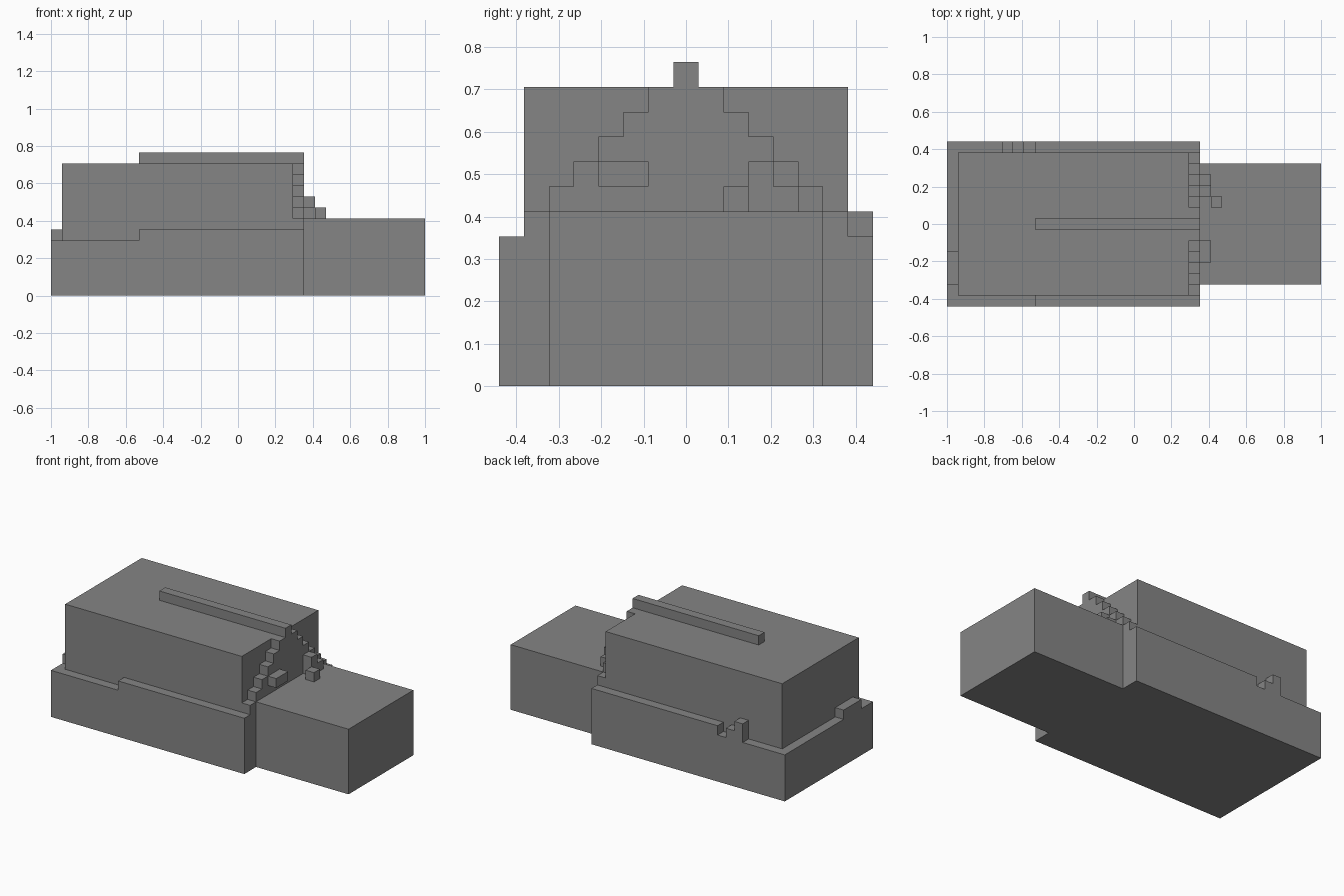
import bpy
import bmesh
from mathutils import Vector

if "Cube" in bpy.data.objects:
    bpy.data.objects.remove(bpy.data.objects["Cube"])

UNIT = 1 / 17  # edge of one building block

grey = bpy.data.materials.new("plain grey")
grey.use_nodes = True
COLOUR = (0.235, 0.235, 0.235, 1)
grey.diffuse_color = COLOUR
grey.node_tree.nodes["Principled BSDF"].inputs["Base Color"].default_value = COLOUR


def blocks(name, *boxes):
    """One object from boxes given as (x range, y range, z range) in blocks."""
    bm = bmesh.new()
    for ranges in boxes:
        low = Vector([r[0] for r in ranges]) * UNIT
        high = Vector([r[1] for r in ranges]) * UNIT
        verts = bmesh.ops.create_cube(bm, size=1)["verts"]
        for v in verts:
            v.co = Vector([c + (h - l) * k + (h - l) / 2 - (h - l) / 2 + (h - l) / 2
                           for c, l, h, k in zip(low, low, high, v.co)])
    mesh = bpy.data.meshes.new(name)
    bm.to_mesh(mesh)
    bm.free()
    mesh.materials.append(grey)
    obj = bpy.data.objects.new(name, mesh)
    bpy.context.collection.objects.link(obj)
    return obj


# Main masses
BACK, FRONT = -17, 6
SIDE = 6.5
blocks("lower_body", ((BACK, FRONT), (-SIDE - 1, SIDE + 1), (0, 5)))
blocks("front_block", ((FRONT, 17), (-5.5, 5.5), (0, 7)))
blocks("upper_body",
       ((-16, FRONT), (-SIDE, SIDE), (5, 7)),
       ((-16, FRONT - 1), (-SIDE, SIDE), (7, 12)))
blocks("roof_ridge", ((-9, FRONT), (-0.5, 0.5), (12, 13)))

# Raised ledges around the body
blocks("right_ledge", ((-9, FRONT), (-SIDE - 1, -SIDE), (5, 6)))
blocks("left_ledge",
       ((-9, FRONT), (SIDE, SIDE + 1), (5, 6)),
       ((-11, -10), (SIDE, SIDE + 1), (5, 6)),
       ((-12, -11), (SIDE, SIDE + 1), (5, 7)))
blocks("end_ledge", ((BACK, -16), (-5.5, -2.5), (5, 6)))

# Stepped gable on the end wall
blocks("stepped_gable",
       *[((FRONT - 1, FRONT), (i - 5.5, 5.5 - i), (7 + i, 8 + i)) for i in range(5)])

# Small details in front of the gable
blocks("gable_shelf", ((FRONT, 7), (-3.5, -1.5), (8, 9)))
blocks("gable_steps",
       ((FRONT, 7), (2.5, 3.5), (7, 9)),
       ((FRONT, 7), (3.5, 4.5), (7, 8)),
       ((7, 8), (1.5, 2.5), (7, 8)))
